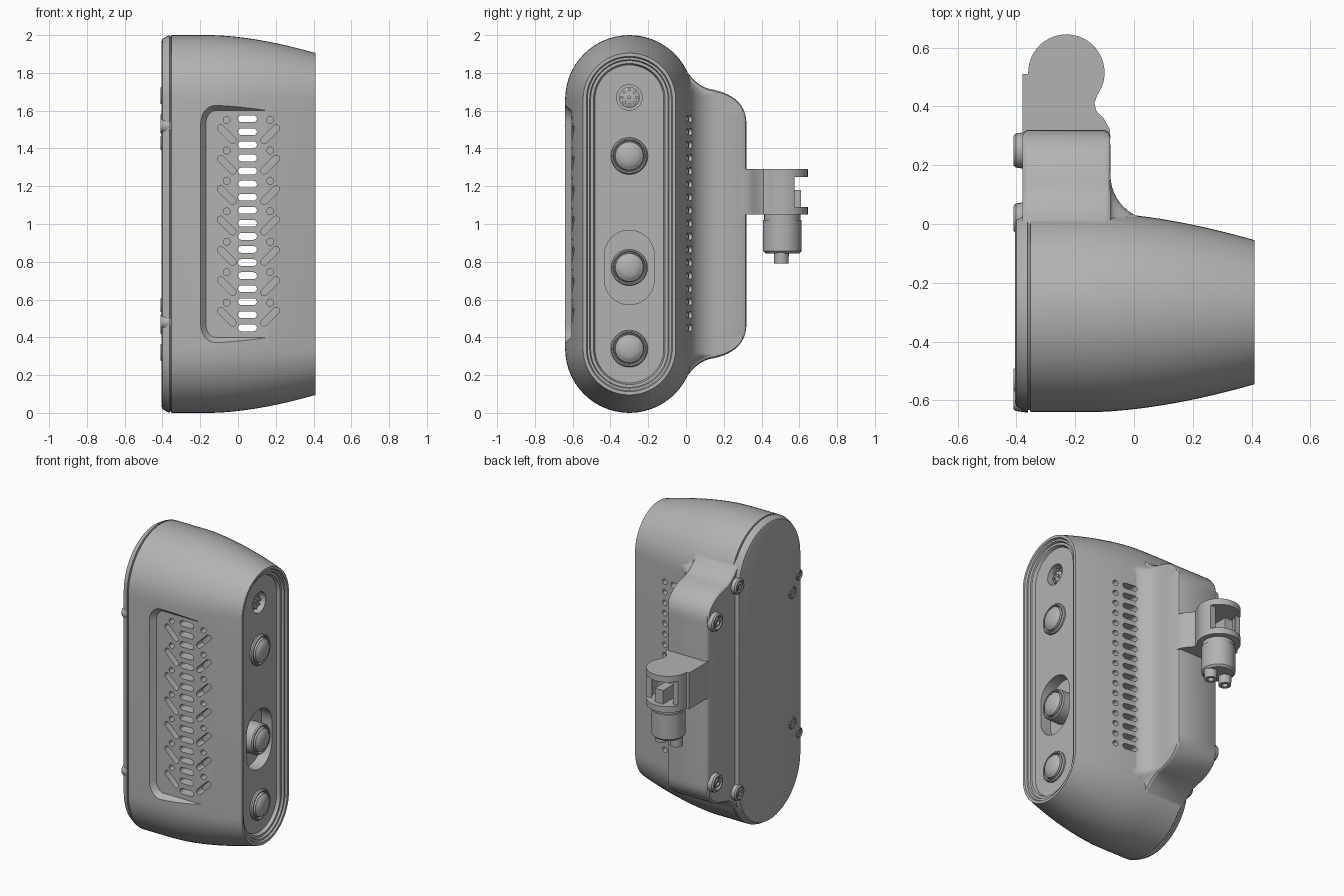
import bpy, bmesh
from math import pi, sin, cos
from mathutils import Vector, Matrix
from mathutils.geometry import interpolate_bezier

if "Cube" in bpy.data.objects:
    bpy.data.objects.remove(bpy.data.objects["Cube"])

grey = bpy.data.materials.new("housing_grey")
grey.use_nodes = True
grey.diffuse_color = (0.45, 0.45, 0.45, 1)
grey.node_tree.nodes["Principled BSDF"].inputs["Base Color"].default_value = grey.diffuse_color
CY = -0.3      # housing axis in y
STRAIGHT = 0.66  # half length of the straight sides


def stadium(r, h=0.0, n=16):
    """Upright rounded slot outline as (u, v) pairs."""
    arc = [(r * cos(pi * i / n), r * sin(pi * i / n)) for i in range(n + 1)]
    if h == 0:
        arc = arc[:-1]
    return [(u, v + h) for u, v in arc] + [(-u, -v - h) for u, v in arc]


def loft(bm, rings):
    """Skin a closed solid through rings of equal point count."""
    loops = [[bm.verts.new(p) for p in ring] for ring in rings]
    faces = [bm.faces.new(loops[0]), bm.faces.new(loops[-1])]
    for a, b in zip(loops, loops[1:]):
        for i in range(len(a)):
            j = (i + 1) % len(a)
            faces.append(bm.faces.new((a[i], a[j], b[j], b[i])))
    bmesh.ops.recalc_face_normals(bm, faces=faces)


def box(bm, lo, hi):
    x0, y0, z0 = lo
    x1, y1, z1 = hi
    loft(bm, [[(x0, y0, z), (x1, y0, z), (x1, y1, z), (x0, y1, z)] for z in (z0, z1)])


def slot_y(bm, x, z, r, h, angle, y0, y1):
    """Slot-shaped prism running along y."""
    rot = Matrix.Rotation(angle, 2)
    pts = [rot @ Vector(p) for p in stadium(r, h, 8)]
    loft(bm, [[(x + p.x, y, z + p.y) for p in pts] for y in (y0, y1)])


def turned_x(bm, y, z, profile, h=0.0, n=16):
    """Stack of round or slot sections along x; profile is (radius, x)."""
    loft(bm, [[(x, y + u, z + v) for u, v in stadium(r, h, n)] for r, x in profile])


def turned_z(bm, x, y, profile):
    loft(bm, [[(x + u, y + v, z) for u, v in stadium(r)] for r, z in profile])


def make(name, bm):
    mesh = bpy.data.meshes.new(name)
    bm.to_mesh(mesh)
    bm.free()
    mesh.materials.append(grey)
    ob = bpy.data.objects.new(name, mesh)
    bpy.context.collection.objects.link(ob)
    return ob


def combine(ob, bm, operation="DIFFERENCE"):
    """Apply a boolean with a temporary helper solid."""
    helper = make("helper", bm)
    helper.hide_render = True
    mod = ob.modifiers.new("combine", "BOOLEAN")
    mod.operation, mod.object, mod.solver = operation, helper, "EXACT"
    graph = bpy.context.evaluated_depsgraph_get()
    mesh = bpy.data.meshes.new_from_object(ob.evaluated_get(graph))
    ob.modifiers.clear()
    ob.data = mesh
    bpy.data.objects.remove(helper)


# Housing: tapering stadium with back plate seam and stepped front rim
def radius(x):
    return 0.34 - 0.095 * (max(0, x + 0.15) / 0.56) ** 1.7


sections = [(0.305, -0.405), (0.32, -0.4), (0.335, -0.375), (0.34, -0.362),
            (0.332, -0.36), (0.332, -0.354), (0.34, -0.352)]
sections += [(radius(x), x) for x in [-0.15 + 0.56 * i / 14 for i in range(15)]]
sections += [(0.228, 0.41), (0.222, 0.398), (0.21, 0.398), (0.205, 0.385),
             (0.19, 0.385), (0.182, 0.365)]
bm = bmesh.new()
turned_x(bm, CY, 1, sections, STRAIGHT, 28)
housing = make("housing", bm)

# Rear bulge, blended into the housing by a concave fillet
upper = interpolate_bezier(Vector((-.04, 1.86)), Vector((.02, 1.79)), Vector((.06, 1.72)), Vector((.15, 1.71)), 10)
upper += interpolate_bezier(Vector((.15, 1.71)), Vector((.24, 1.69)), Vector((.32, 1.64)), Vector((.32, 1.53)), 12)[1:]
upper = [Vector((CY, 1.7))] + upper
outline = upper + [Vector((p.x, 2 - p.y)) for p in reversed(upper)]
steps = [(-0.38, 0.3, 0.98), (-0.372, 0.314, 0.992), (-0.362, 0.32, 1),
         (-0.1, 0.32, 1), (-0.088, 0.314, 0.998), (-0.081, 0.3, 0.99)]
for i in range(13):
    t = i / 12
    steps.append((0.07 - 0.15 * cos(t * pi / 2), 0.165 - 0.15 * sin(t * pi / 2), 0.99 - 0.1 * t))
bm = bmesh.new()
loft(bm, [[(x, min(p.x, cap), 1 + (p.y - 1) * s) for p in outline] for x, cap, s in steps])
combine(housing, bm, "UNION")

# Flat vent panel recessed in the front
bm = bmesh.new()
rings = []
for y, grow in ((-0.606, 0), (-0.613, 0.006), (-0.66, 0.045)):
    ring = []
    for cx, cz, start in ((0.5, 1.53, 0), (-0.12, 1.53, 1), (-0.12, 0.47, 2), (0.5, 0.47, 3)):
        for k in range(7):
            a = (start + k / 6) * pi / 2
            ring.append((cx + (0.05 + grow) * cos(a), y, cz + (0.07 + grow) * sin(a)))
    rings.append(ring)
loft(bm, rings)
combine(housing, bm)

# Vent holes front and back, lens bay and port
bm = bmesh.new()
for i in range(17):
    z = 0.45 + i * 0.0692
    slot_y(bm, 0.05, z, 0.018, 0.032, pi / 2, -0.8, 0.3)
    slot_y(bm, 0.15, z, 0.018, 0, 0, -0.06, 0.3)
for i in range(7):
    for x, tilt in ((-0.06, pi / 4), (0.17, -pi / 4)):
        slot_y(bm, x, 1.55 - 0.161 * i, 0.018, 0, 0, -0.8, -0.54)
        slot_y(bm, x, 1.475 - 0.161 * i, 0.018, 0.045, tilt, -0.8, -0.54)
turned_x(bm, CY, 0.77, [(0.132, 0.29), (0.132, 0.5)], 0.065)
turned_x(bm, CY, 1.67, [(0.068, 0.31), (0.068, 0.5)])
combine(housing, bm)

# Three lenses with raised rings
for name, z, base in (("upper_lens", 1.36, 0.35), ("middle_lens", 0.77, 0.28), ("lower_lens", 0.34, 0.35)):
    bm = bmesh.new()
    turned_x(bm, CY, z, [(0.098, base), (0.098, 0.375), (0.092, 0.383), (0.086, 0.383),
                         (0.082, 0.37), (0.078, 0.37), (0.074, 0.388), (0.066, 0.392),
                         (0.06, 0.398), (0.045, 0.405), (0.025, 0.409), (0.005, 0.41)])
    make(name, bm)

# Port socket with a ring of small pins
bm = bmesh.new()
turned_x(bm, CY, 1.67, [(0.055, 0.3), (0.055, 0.33), (0.045, 0.335)])
for i in range(8):
    a = i * pi / 4
    turned_x(bm, CY + 0.04 * cos(a), 1.67 + 0.04 * sin(a), [(0.009, 0.33), (0.009, 0.345)], n=5)
turned_x(bm, CY, 1.67, [(0.01, 0.33), (0.01, 0.345)], n=5)
make("port_socket", bm)

# Cover screws: bosses with a sunken socket, mirrored top and bottom
for side, sign in (("upper", 1), ("lower", -1)):
    for i, (y, dz, r) in enumerate(((0.25, 0.53, 0.058), (0.02, 0.68, 0.05),
                                    (-0.53, 0.43, 0.042), (-0.6, 0.52, 0.036))):
        bm = bmesh.new()
        turned_x(bm, y, 1 + sign * dz, [(r + 0.006, -0.36), (r, -0.402), (r * 0.85, -0.41),
                                       (r * 0.7, -0.41), (r * 0.65, -0.392), (r * 0.5, -0.392),
                                       (r * 0.46, -0.408), (r * 0.25, -0.408), (r * 0.22, -0.395)], n=10)
        make(f"{side}_screw_{i + 1}", bm)

# Cable clamp bracket: plan outline extruded upwards, hollowed and opened at the back
bm = bmesh.new()
plan = [(-0.38, 0.3), (-0.38, 0.51), (-0.36, 0.51)]
plan += [(-0.23 + 0.13 * cos(a), 0.515 + 0.13 * sin(a)) for a in [pi - pi * 1.2 * i / 28 for i in range(29)]]
plan += [(-0.135, 0.41), (-0.128, 0.385), (-0.1, 0.355), (-0.082, 0.32), (-0.08, 0.29)]
loft(bm, [[(x, y, z) for x, y in plan] for z in (1.05, 1.29)])
bracket = make("clamp_bracket", bm)
bm = bmesh.new()
turned_z(bm, -0.23, 0.515, [(0.098, 1.09), (0.098, 1.25)])
combine(bracket, bm)
bm = bmesh.new()
box(bm, (-0.5, 0.575, 1.09), (0, 0.7, 1.25))
combine(bracket, bm)

# Cable plug, its latch and two cable ends
bm = bmesh.new()
turned_z(bm, -0.23, 0.51, [(0.09, 0.845), (0.102, 0.857), (0.102, 1.02), (0.096, 1.02), (0.096, 1.06)])
make("cable_plug", bm)
bm = bmesh.new()
box(bm, (-0.26, 0.5, 1.07), (-0.2, 0.61, 1.18))
make("plug_latch", bm)
for name, x in (("left_cable_end", -0.175), ("right_cable_end", -0.285)):
    bm = bmesh.new()
    turned_z(bm, x, 0.505, [(0.04, 0.87), (0.038, 0.79), (0.018, 0.79), (0.018, 0.81)])
    make(name, bm)

# Smooth shading with sharp edges kept
bpy.ops.object.select_all(action="DESELECT")
for ob in bpy.context.collection.objects:
    if ob.type == "MESH":
        ob.select_set(True)
        bpy.context.view_layer.objects.active = ob
bpy.ops.object.shade_smooth_by_angle(angle=pi / 6)
